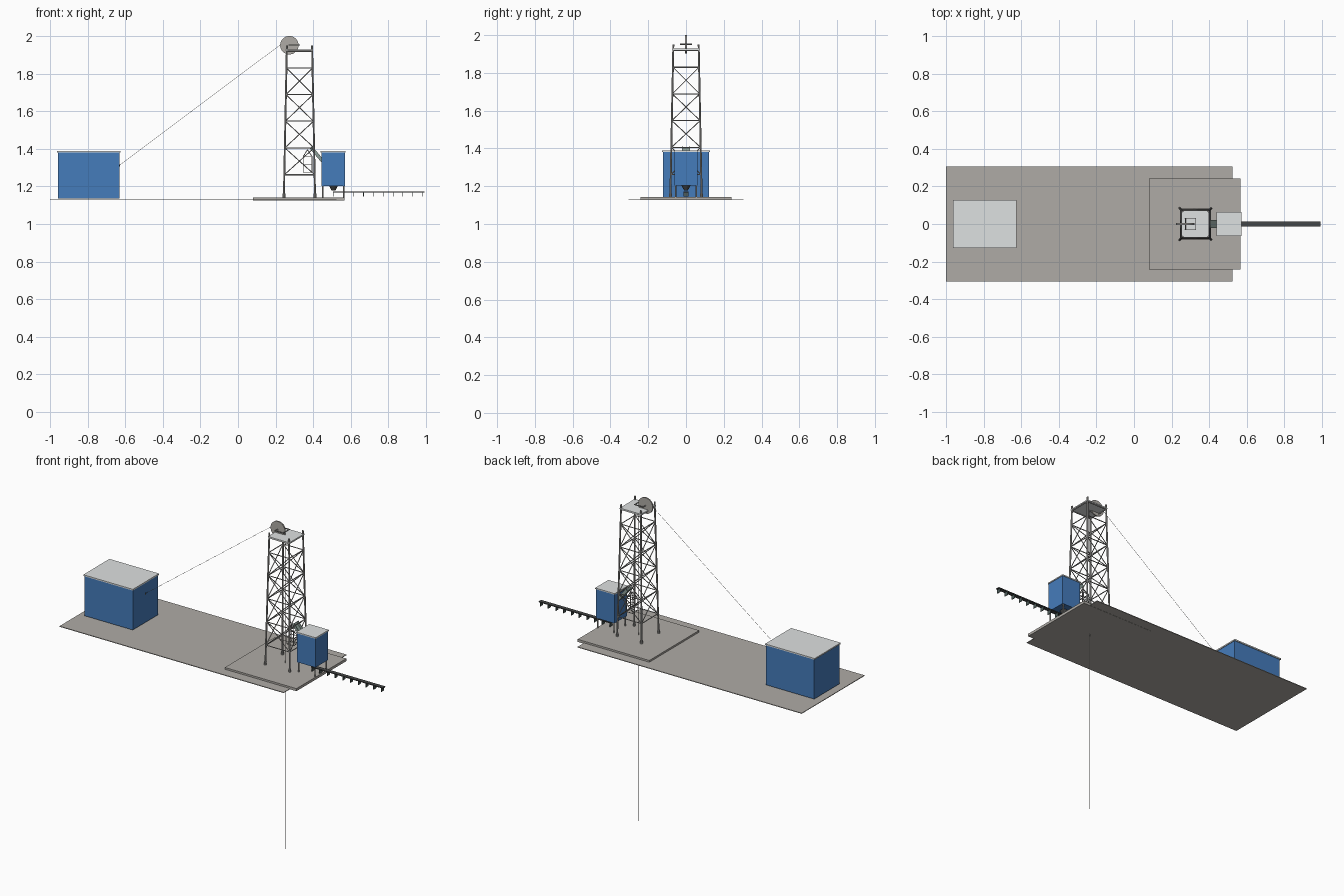
import bpy, bmesh, math
from mathutils import Vector, Matrix

if "Cube" in bpy.data.objects:
    bpy.data.objects.remove(bpy.data.objects["Cube"])


def material(name, rgb):
    m = bpy.data.materials.new(name)
    m.diffuse_color = (*rgb, 1)
    m.use_nodes = True
    m.node_tree.nodes["Principled BSDF"].inputs["Base Color"].default_value = m.diffuse_color
    return m


BLUE = material("blue_cladding", (0.06, 0.2, 0.5))
CONCRETE = material("warm_grey_ground", (0.43, 0.41, 0.38))
ROOF = material("light_grey_roof", (0.73, 0.75, 0.75))
STEEL = material("steel_grey", (0.4, 0.395, 0.38))
DARK = material("dark_metal", (0.06, 0.063, 0.063))
TRESTLE = material("dark_green_grey", (0.075, 0.105, 0.1))
CHUTE = material("green_grey_chute", (0.26, 0.34, 0.31))


def finish(name, bm, mat, smooth=False):
    bmesh.ops.recalc_face_normals(bm, faces=bm.faces)
    me = bpy.data.meshes.new(name)
    bm.to_mesh(me)
    bm.free()
    me.materials.append(mat)
    ob = bpy.data.objects.new(name, me)
    bpy.context.collection.objects.link(ob)
    if smooth:
        bpy.context.view_layer.objects.active = ob
        ob.select_set(True)
        bpy.ops.object.shade_smooth_by_angle()
        ob.select_set(False)
    return ob


def add_box(bm, x, y, z):
    """Box from (min, max) pairs."""
    mid = Vector((sum(x) / 2, sum(y) / 2, sum(z) / 2))
    size = (x[1] - x[0], y[1] - y[0], z[1] - z[0], 1)
    bmesh.ops.create_cube(bm, size=1, matrix=Matrix.Translation(mid) @ Matrix.Diagonal(size))


def add_rod(bm, a, b, r, r2=None, n=8):
    a, b = Vector(a), Vector(b)
    d = b - a
    mat = Matrix.Translation((a + b) / 2) @ d.to_track_quat('Z', 'Y').to_matrix().to_4x4()
    bmesh.ops.create_cone(bm, cap_ends=True, segments=n, radius1=r,
                          radius2=r if r2 is None else r2, depth=d.length, matrix=mat)


def box(name, x, y, z, mat):
    bm = bmesh.new()
    add_box(bm, x, y, z)
    finish(name, bm, mat)


def rods(name, pairs, r, mat, n=8):
    bm = bmesh.new()
    for a, b in pairs:
        add_rod(bm, a, b, r, n=n)
    finish(name, bm, mat, True)


# Ground and pad
box("ground_slab", (-1, 0.524), (-0.305, 0.305), (1.127, 1.131), CONCRETE)
box("tower_pad", (0.08, 0.567), (-0.242, 0.242), (1.126, 1.142), CONCRETE)

# Hoist house
box("hoist_house_walls", (-0.957, -0.63), (-0.122, 0.122), (1.136, 1.381), BLUE)
box("hoist_house_roof", (-0.963, -0.626), (-0.127, 0.127), (1.381, 1.389), ROOF)
box("rope_opening", (-0.63, -0.629), (-0.005, 0.005), (1.307, 1.317), DARK)

# Tower
CX, BASE, TOP = 0.327, 1.142, 1.95
CORNERS = [(-1, -1), (1, -1), (1, 1), (-1, 1)]


def leg_point(c, z):
    h = 0.083 - 0.016 * (z - BASE) / (TOP - BASE)
    return Vector((CX + c[0] * h, c[1] * h, z))


rods("tower_legs", [(leg_point(c, BASE), leg_point(c, TOP)) for c in CORNERS], 0.005, STEEL)
rods("tower_feet", [(leg_point(c, BASE), leg_point(c, BASE + 0.02)) for c in CORNERS], 0.0075, STEEL)

levels = [1.262, 1.405, 1.547, 1.689, 1.83]
girts, braces = [], []
for i in range(4):
    a, b = CORNERS[i], CORNERS[(i + 1) % 4]
    for z in levels + [1.919]:
        girts.append((leg_point(a, z), leg_point(b, z)))
    for lo, hi in zip(levels, levels[1:]):
        braces += [(leg_point(a, lo), leg_point(b, hi)), (leg_point(b, lo), leg_point(a, hi))]
rods("tower_girts", girts, 0.003, STEEL, 6)
rods("tower_cross_braces", braces, 0.0025, STEEL, 6)
box("top_platform", (CX - 0.073, CX + 0.073), (-0.073, 0.073), (1.922, 1.929), ROOF)

# Pulley wheel, with its bearing frame
WX, WZ, WR = 0.273, 1.951, 0.049
bm = bmesh.new()
add_rod(bm, (WX, -0.004, WZ), (WX, 0.004, WZ), WR, n=32)
finish("pulley_wheel", bm, CONCRETE, True)
bm = bmesh.new()
add_rod(bm, (WX, -0.032, WZ), (WX, 0.032, WZ), 0.003)
for s in (-1, 1):
    y = (s * 0.03 - 0.002, s * 0.03 + 0.002)
    add_box(bm, (WX - 0.004, 0.33), y, (1.95, 1.955))
add_box(bm, (0.326, 0.33), (-0.03, 0.03), (1.95, 1.955))
finish("pulley_bearing_frame", bm, STEEL)

# Ropes
rods("shaft_rope", [((WX + WR, 0, 0), (WX + WR, 0, WZ))], 0.0009, STEEL, 6)
rods("hoist_rope", [((-0.632, 0, 1.312), (WX - 0.035, 0, WZ + 0.012))], 0.0008, STEEL, 6)

# Skip inside the tower: open frame with hanger
bm = bmesh.new()
sx, sy, z0, z1 = (0.347, 0.393), (-0.022, 0.022), 1.275, 1.36
for x in sx:
    for y in sy:
        add_rod(bm, (x, y, z0), (x, y, z1), 0.0022)
        add_rod(bm, (x, y, z1), (0.37, 0, 1.395), 0.0022)
for z in (z0, 1.318, z1):
    for x in sx:
        add_rod(bm, (x, sy[0], z), (x, sy[1], z), 0.0022)
    for y in sy:
        add_rod(bm, (sx[0], y, z), (sx[1], y, z), 0.0022)
finish("skip_frame", bm, STEEL, True)

# Sloping chute from tower to ore bin
bm = bmesh.new()
mat = Matrix.Translation((0.415, 0, 1.365)) @ Matrix.Rotation(math.radians(50), 4, 'Y')
for y, w, z, h in ((0, 0.04, 0, 0.004), (-0.02, 0.004, 0.008, 0.016), (0.02, 0.004, 0.008, 0.016)):
    bmesh.ops.create_cube(bm, size=1, matrix=mat @ Matrix.Translation((0, y, z))
                          @ Matrix.Diagonal((0.1, w, h, 1)))
finish("ore_chute", bm, CHUTE)

# Ore bin on legs, with outlet hopper
box("ore_bin_walls", (0.444, 0.57), (-0.061, 0.061), (1.203, 1.381), BLUE)
box("ore_bin_roof", (0.44, 0.573), (-0.064, 0.064), (1.381, 1.388), ROOF)
legs = [((x, y, BASE), (x, y, 1.205)) for x in (0.451, 0.562) for y in (-0.055, 0.055)]
rods("ore_bin_legs", legs, 0.004, STEEL)
bm = bmesh.new()
add_rod(bm, (0.508, 0, 1.178), (0.508, 0, 1.204), 0.01, 0.024, 16)
finish("bin_hopper", bm, DARK, True)

# Tramway: deck and hanging trestle plates
box("tramway_deck", (0.506, 0.993), (-0.012, 0.012), (1.168, 1.173), DARK)
bm = bmesh.new()
for i in range(10):
    x = 0.51 + i * 0.0525
    add_box(bm, (x - 0.0015, x + 0.0015), (-0.013, 0.013), (1.145, 1.17))
finish("tramway_trestles", bm, TRESTLE)
